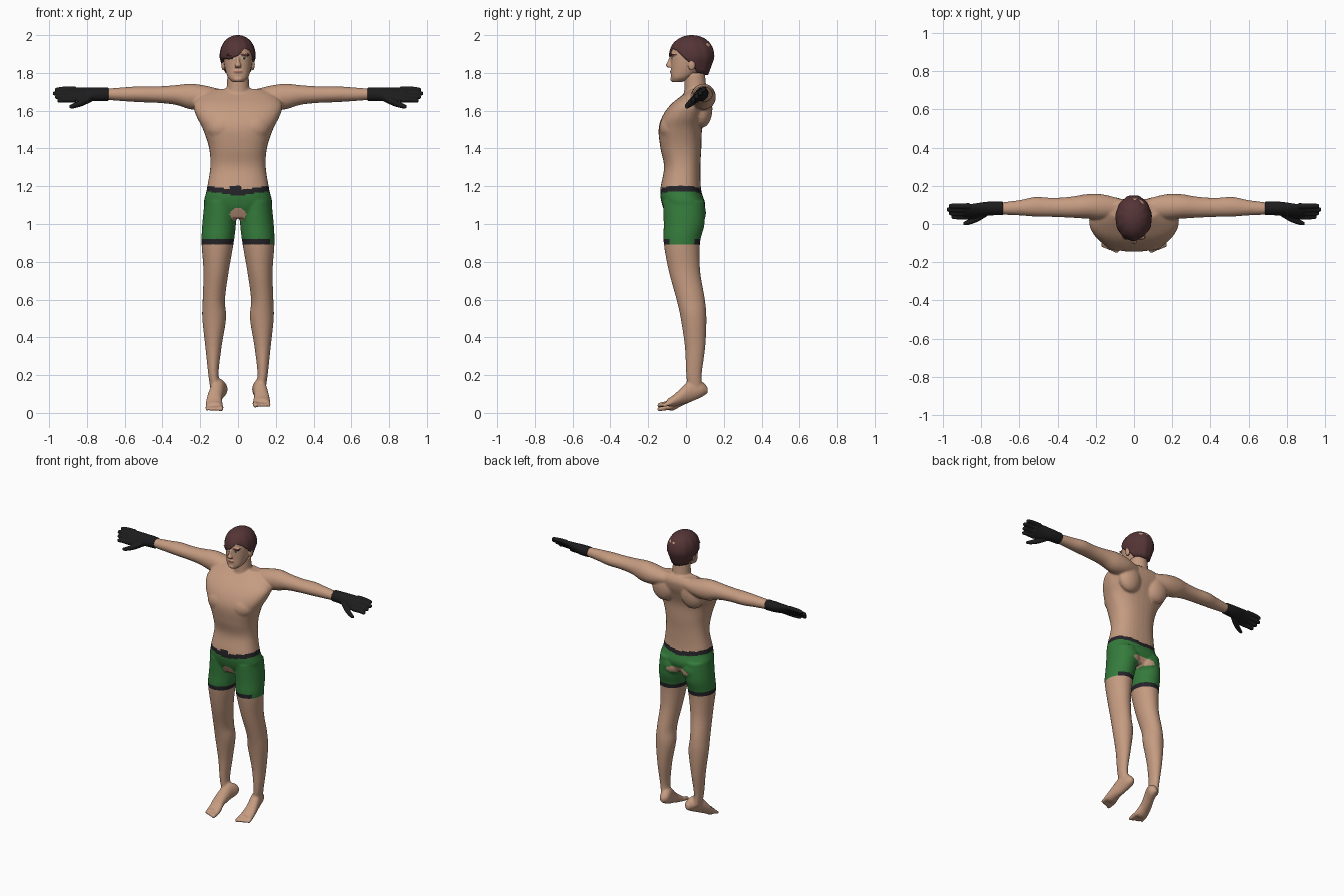
import bpy, bmesh
from math import sin, cos, pi, radians
from mathutils import Matrix, Vector

if "Cube" in bpy.data.objects:
    bpy.data.objects.remove(bpy.data.objects["Cube"])


def material(name, r, g, b):
    m = bpy.data.materials.new(name)
    m.use_nodes = True
    m.diffuse_color = (r, g, b, 1)
    node = m.node_tree.nodes["Principled BSDF"]
    node.inputs["Base Color"].default_value = (r, g, b, 1)
    node.inputs["Roughness"].default_value = .8
    return m


skin = material("skin", .56, .33, .22)
green = material("shorts green", .035, .2, .045)
trim = material("trim black", .018, .018, .022)
glove_black = material("glove black", .012, .012, .013)
hair_brown = material("hair brown", .09, .035, .037)
lip = material("lip", .36, .15, .11)
eye_white = material("eye white", .6, .55, .5)

ORDER = {"X": (0, 1, 2), "Y": (1, 0, 2), "Z": (2, 0, 1)}


def spline(rows, steps=5):
    """Smoothly resample rows of numbers."""
    out = []
    for i in range(len(rows) - 1):
        a, b, c, d = [rows[min(max(k, 0), len(rows) - 1)] for k in range(i - 1, i + 3)]
        for k in range(steps):
            t = k / steps
            out.append([q + .5 * t * (r - p + t * (2 * p - 5 * q + 4 * r - s + t * (3 * (q - r) + s - p)))
                        for p, q, r, s in zip(a, b, c, d)])
    return out + [list(rows[-1])]


def loft(bm, axis, rows, side=1, tilt=0, power=2, count=32):
    """Closed tube; rows are position on axis, two centres, two radii."""
    rings = []
    for t, u, v, ru, rv in spline(rows):
        ring = []
        for k in range(count):
            c, s = cos(2 * pi * k / count), sin(2 * pi * k / count)
            p = ru * abs(c) ** (2 / power) * (1 if c > 0 else -1)
            q = rv * abs(s) ** (2 / power) * (1 if s > 0 else -1)
            co = [0, 0, 0]
            for slot, value in zip(ORDER[axis], (t, u + p * cos(tilt) - q * sin(tilt),
                                                 v + p * sin(tilt) + q * cos(tilt))):
                co[slot] = value
            co[0] *= side
            ring.append(bm.verts.new(co))
        rings.append(ring)
    for a, b in zip(rings, rings[1:]):
        for k in range(count):
            n = (k + 1) % count
            bm.faces.new((a[k], a[n], b[n], b[k]))
    bm.faces.new(rings[0])
    bm.faces.new(rings[-1])


def blob(bm, centre, radii):
    bmesh.ops.create_uvsphere(bm, u_segments=20, v_segments=12, radius=1,
                              matrix=Matrix.Translation(centre) @ Matrix.Diagonal((*radii, 1)))


def finish(name, bm, mats, voxel=0, rule=None, smooth=4):
    """Fuse the volumes, soften the joins and colour faces by a rule."""
    bmesh.ops.recalc_face_normals(bm, faces=bm.faces)
    mesh = bpy.data.meshes.new(name)
    bm.to_mesh(mesh)
    bm.free()
    ob = bpy.data.objects.new(name, mesh)
    bpy.context.collection.objects.link(ob)
    if voxel:
        fuse = ob.modifiers.new("fuse", "REMESH")
        fuse.mode, fuse.voxel_size = "VOXEL", voxel
        soft = ob.modifiers.new("soften", "SMOOTH")
        soft.factor, soft.iterations = .5, smooth
        fused = bpy.data.meshes.new_from_object(ob.evaluated_get(bpy.context.evaluated_depsgraph_get()))
        ob.modifiers.clear()
        ob.data = fused
    ob.data.materials.clear()
    for m in mats:
        ob.data.materials.append(m)
    for f in ob.data.polygons:
        f.use_smooth = True
        f.material_index = rule(f.center) if rule else 0


def inside(a, b, ra, rb):
    return (a / ra) ** 2 + (b / rb) ** 2 < 1


# Body: torso, arms, legs and feet
bm = bmesh.new()
loft(bm, "Z", [(1.03, 0, -.01, .11, .085), (1.1, 0, -.012, .178, .114), (1.18, 0, -.028, .166, .108),
               (1.3, 0, -.02, .147, .096), (1.4, 0, -.027, .153, .108), (1.5, 0, -.03, .185, .115),
               (1.57, 0, -.01, .22, .115), (1.63, 0, .022, .235, .105), (1.68, 0, .055, .2, .078),
               (1.715, 0, .07, .13, .045)], power=2.4)
loft(bm, "Z", [(1.64, 0, .05, .08, .07), (1.7, 0, .05, .062, .06), (1.8, 0, .045, .056, .055)])
for s in (-1, 1):
    blob(bm, (s * .08, -.075, 1.51), (.09, .066, .075))
    blob(bm, (s * .11, .085, 1.61), (.085, .055, .1))
    blob(bm, (s * .08, .04, 1.06), (.08, .066, .08))
    loft(bm, "X", [(.08, .085, 1.67, .05, .04), (.17, .09, 1.67, .066, .062), (.25, .092, 1.675, .064, .068),
                   (.33, .088, 1.683, .055, .052), (.42, .087, 1.685, .05, .044), (.52, .09, 1.687, .051, .042),
                   (.6, .085, 1.687, .04, .037), (.72, .08, 1.687, .03, .028)], s)
    loft(bm, "Z", [(1.12, .092, -.012, .085, .11), (1, .1, -.01, .089, .108), (.9, .108, -.022, .085, .096),
                   (.75, .116, -.008, .067, .083), (.6, .128, .025, .059, .075), (.5, .126, .04, .063, .068),
                   (.35, .13, .048, .043, .054), (.2, .13, .042, .027, .041), (.12, .115, .05, .03, .04)], s)
    # Feet point down; the right heel turns further inward
    heel, lift = (.088, 0) if s < 0 else (.108, .02)
    ball = .125
    loft(bm, "Y", [(.115, heel, .12, .012, .015), (.085, heel, .125, .033, .04),
                   (.03, (heel + ball) / 2, .12, .036, .06), (-.03, ball, .075 + lift / 2, .04, .042),
                   (-.07, ball, .042 + lift, .045, .03), (-.1, ball, .035 + lift, .04, .018)], s)
    for k in range(5):
        x, r = ball - .034 + k * .018, .014 if k == 0 else .0105
        tip = -.152 + k * .007
        loft(bm, "Y", [(-.08, x, .033 + lift, r, r), (tip + .015, x, .022 + lift, r, r),
                       (tip, x, .018 + lift, r * .6, r * .6)], s, count=12)


def body_rule(c):
    x, y, z = c
    top = 1.15 + .14 * abs(x)
    if z < .892 or z > top + .03 or abs(x) > .3:
        return 2 if y < 0 and abs(x + .012) < .032 and 1.14 < z < 1.203 else 0
    if z > top or (z < .922 and x < .17):
        return 2
    front_gap = y < 0 and inside(x, z - 1.05, .042, .036)
    back_gap = y > 0 and inside(x, z - 1.045, .085, .024)
    return 0 if front_gap or back_gap else 1


finish("body", bm, [skin, green, trim], .007, body_rule)

# Head with nose, brow, chin and ears
bm = bmesh.new()
loft(bm, "Z", [(1.752, 0, -.045, .03, .025), (1.775, 0, -.026, .053, .053), (1.82, 0, .002, .068, .081),
               (1.86, 0, .017, .075, .097), (1.9, 0, .027, .077, .108), (1.95, 0, .033, .07, .1),
               (1.98, 0, .035, .035, .055)], power=2.3)
loft(bm, "Z", [(1.828, 0, -.083, .015, .012), (1.84, 0, -.089, .017, .018), (1.86, 0, -.083, .01, .014),
               (1.885, 0, -.075, .01, .012)], count=16)
blob(bm, (0, -.066, 1.767), (.026, .018, .016))
blob(bm, (0, -.073, 1.806), (.026, .012, .011))
for s in (-1, 1):
    blob(bm, (s * .034, -.07, 1.895), (.028, .013, .008))
    blob(bm, (s * .078, .03, 1.845), (.011, .02, .032))


def head_rule(c):
    x, y, z = abs(c.x), c.y, c.z
    if y > -.03:
        return 0
    if inside(x - .036, z - 1.896, .024, .006):
        return 1
    if inside(x - .033, z - 1.877, .006, .005):
        return 4
    if inside(x - .033, z - 1.877, .015, .006):
        return 3
    return 2 if inside(x, z - 1.806, .025, .006) else 0


finish("head", bm, [skin, hair_brown, lip, eye_white, trim], .0035, head_rule, 3)

# Hair cap with a swept fringe; edge heights by angle from the front
EDGE = [(-180, 1.79), (-115, 1.8), (-85, 1.85), (-60, 1.875), (-30, 1.872), (0, 1.89), (25, 1.93),
        (45, 1.92), (65, 1.89), (85, 1.85), (115, 1.8), (180, 1.79)]


def edge_height(angle):
    for (a, za), (b, zb) in zip(EDGE, EDGE[1:]):
        if angle <= b:
            return za + (zb - za) * (angle - a) / (b - a)


bm = bmesh.new()
COLS, ROWS = 72, 16
rings = []
for j in range(-1, ROWS):
    ring = []
    for k in range(COLS):
        angle = -180 + 360 * k / COLS
        low, t = edge_height(angle), radians(angle)
        z = low + (2 - low) * sin(max(j, 0) / ROWS * pi / 2)
        h = (z - 1.88) / .12
        f = (1 - h ** 2.4) ** .5 if h > 0 else 1 + .38 * h
        f *= (.8 if j < 0 else 1) * (1 + .012 * sin(11 * t + 14 * z))
        ring.append(bm.verts.new((.095 * f * sin(t) - .002, .031 - .12 * f * cos(t), z)))
    rings.append(ring)
crown = bm.verts.new((-.002, .031, 2))
for a, b in zip(rings, rings[1:]):
    for k in range(COLS):
        bm.faces.new((a[k], a[(k + 1) % COLS], b[(k + 1) % COLS], b[k]))
for k in range(COLS):
    bm.faces.new((rings[-1][k], rings[-1][(k + 1) % COLS], crown))
finish("hair", bm, [hair_brown])

# Gloves: cuff and palm, four fingers and a thumb on a slanted hand
for s, label in ((-1, "right"), (1, "left")):
    bm = bmesh.new()
    loft(bm, "X", [(.685, .082, 1.687, .037, .034), (.74, .082, 1.687, .039, .034), (.79, .078, 1.687, .042, .029),
                   (.84, .068, 1.685, .05, .022), (.89, .066, 1.686, .046, .016)], s, tilt=pi / 4)
    for k in range(4):
        w = (k - 1.5) * .019
        tip = .98 - .012 * abs(k - 2)
        y, z = .066 + w, 1.686 + w
        loft(bm, "X", [(.86, y, z, .015, .015), (.92, y, z, .0135, .0135), (tip - .01, y, z - .004, .012, .012),
                       (tip, y, z - .004, .007, .007)], s, count=16)
    loft(bm, "X", [(.77, .062, 1.672, .022, .022), (.82, .03, 1.645, .019, .019), (.87, .008, 1.626, .014, .014),
                   (.893, .002, 1.621, .008, .008)], s, count=16)
    finish("glove_" + label, bm, [glove_black], .004, smooth=2)
